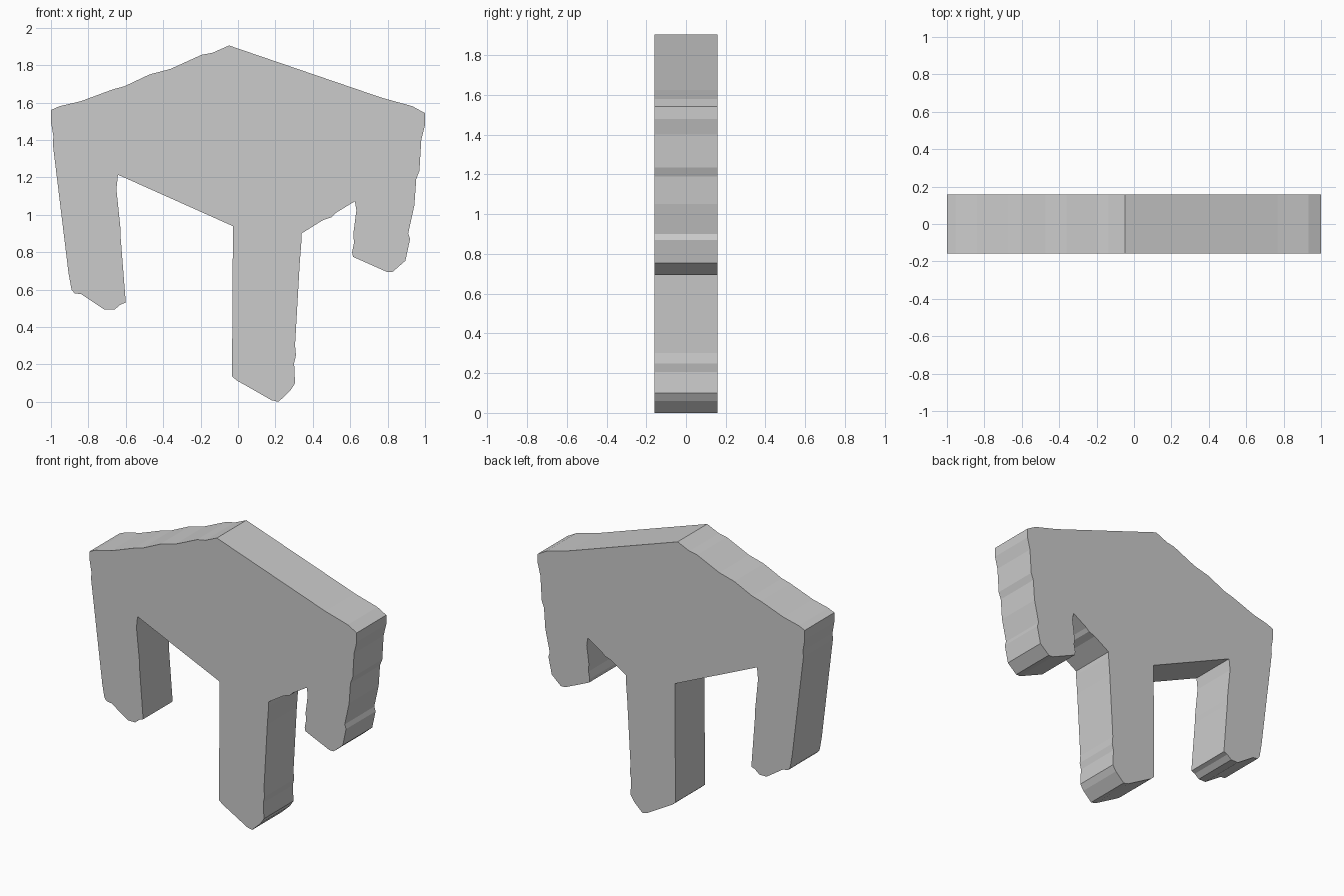
import bpy
import bmesh

HALF_DEPTH = 0.158

# Silhouette in (x, z), clockwise from the left shoulder
roof_left = [(-1, 1.56), (-.955, 1.58), (-.84, 1.607), (-.67, 1.67), (-.607, 1.687),
             (-.473, 1.75), (-.36, 1.78), (-.195, 1.855), (-.136, 1.866)]
roof_right = [(-.048, 1.905), (.767, 1.626), (.933, 1.58)]
right_leg = [(1, 1.543), (1, 1.48), (.98, 1.40), (.97, 1.235), (.953, 1.19),
             (.943, 1.05), (.91, .90), (.92, .87), (.895, .754), (.827, .695),
             (.795, .695), (.615, .775), (.61, .80), (.62, .848), (.617, .90),
             (.633, 1.024), (.625, 1.072)]
right_arch = [(.52, 1.008), (.50, .987), (.452, .97)]
middle_leg = [(.34, .90), (.34, .87), (.33, .74), (.305, .302), (.31, .249),
              (.30, .206), (.305, .099), (.28, .06), (.217, 0), (.18, .008),
              (-.008, .115), (-.032, .136), (-.027, .939)]
left_arch = [(-.045, .947)]
left_leg = [(-.642, 1.214), (-.65, 1.136), (-.628, .922), (-.628, .885), (-.60, .53),
            (-.628, .52), (-.66, .493), (-.714, .493), (-.837, .575), (-.874, .58),
            (-.89, .60), (-.906, .687), (-.99, 1.377), (-.987, 1.42), (-1, 1.495)]


def extruded_slab(name, outline):
    """Fill an x-z outline and extrude it through the depth."""
    bm = bmesh.new()
    front = bm.faces.new([bm.verts.new((x, -HALF_DEPTH, z)) for x, z in outline])
    result = bmesh.ops.extrude_face_region(bm, geom=[front], use_keep_orig=True)
    back = [v for v in result["geom"] if isinstance(v, bmesh.types.BMVert)]
    bmesh.ops.translate(bm, verts=back, vec=(0, 2 * HALF_DEPTH, 0))
    bmesh.ops.recalc_face_normals(bm, faces=bm.faces[:])
    mesh = bpy.data.meshes.new(name)
    bm.to_mesh(mesh)
    bm.free()
    obj = bpy.data.objects.new(name, mesh)
    bpy.context.collection.objects.link(obj)
    return obj


# One solid slab: sloped top with three hanging legs
extruded_slab("three_legged_slab", roof_left + roof_right + right_leg + right_arch
              + middle_leg + left_arch + left_leg)
